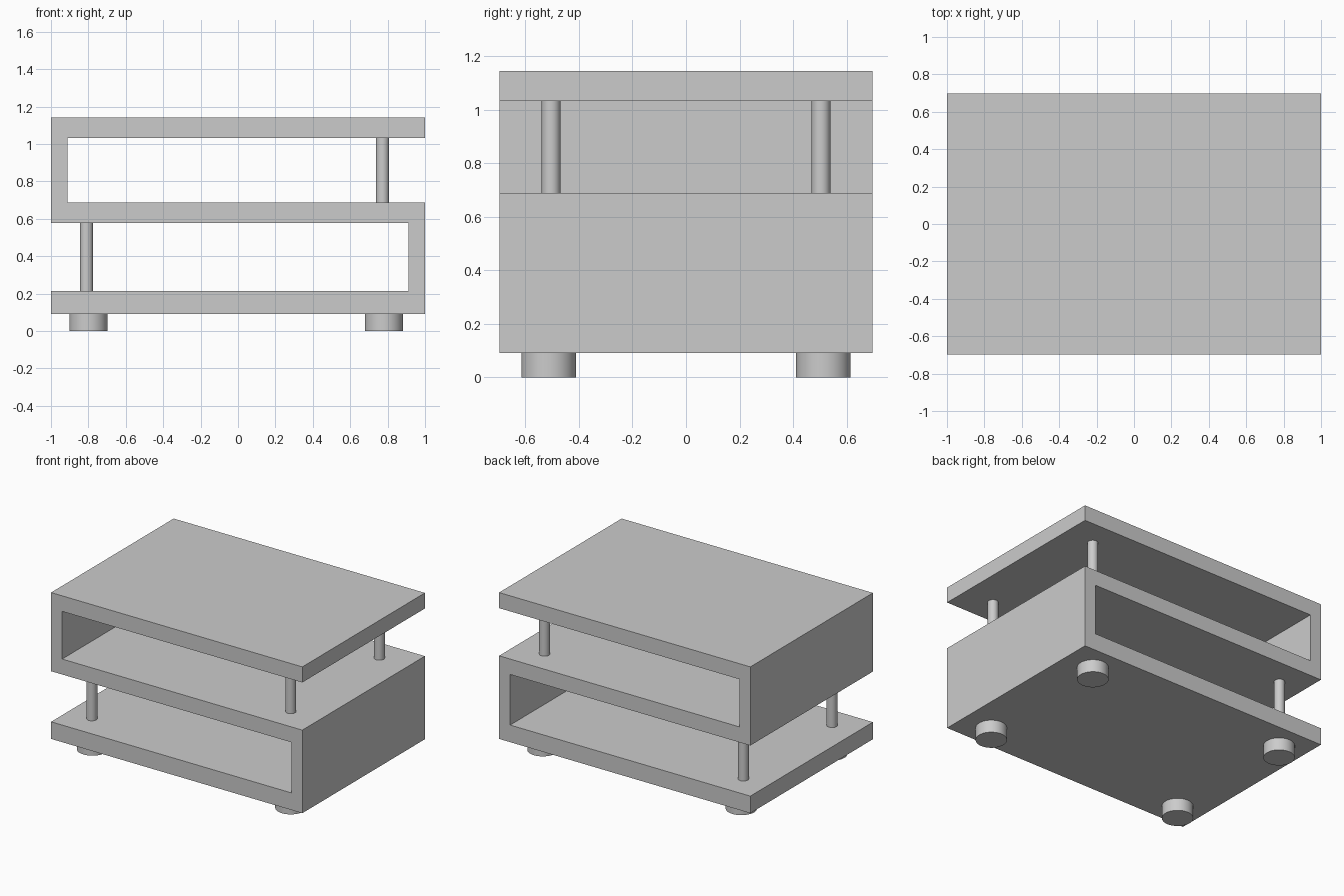
import bpy, bmesh, math

cube = bpy.data.objects.get("Cube")
if cube:
    bpy.data.objects.remove(cube, do_unlink=True)

grey = bpy.data.materials.new("plain grey")
grey.use_nodes = True
colour = (0.6, 0.6, 0.6, 1)
grey.diffuse_color = colour
grey.node_tree.nodes["Principled BSDF"].inputs["Base Color"].default_value = colour

HALF_DEPTH = 0.697
WALL = 0.912                       # inner face of the side walls
BASE, SHELF = 0.09, 0.213          # bottom board
MID_LOW, MID_TOP = 0.577, 0.688    # middle board
TOP_LOW, TOP = 1.031, 1.143        # top board


def extrude_profile(name, points):
    """Extrude an x-z outline through the full depth."""
    mesh = bpy.data.meshes.new(name)
    bm = bmesh.new()
    face = bm.faces.new([bm.verts.new((x, -HALF_DEPTH, z)) for x, z in points])
    result = bmesh.ops.extrude_face_region(bm, geom=[face])
    moved = [v for v in result["geom"] if isinstance(v, bmesh.types.BMVert)]
    bmesh.ops.translate(bm, verts=moved, vec=(0, 2 * HALF_DEPTH, 0))
    bmesh.ops.recalc_face_normals(bm, faces=bm.faces)
    bm.to_mesh(mesh)
    bm.free()
    mesh.materials.append(grey)
    obj = bpy.data.objects.new(name, mesh)
    bpy.context.collection.objects.link(obj)


def cylinder(name, x, y, low, high, radius):
    bpy.ops.mesh.primitive_cylinder_add(
        vertices=48, radius=radius, depth=high - low, location=(x, y, (low + high) / 2))
    obj = bpy.context.object
    obj.name = name
    obj.data.materials.append(grey)
    bpy.ops.object.shade_smooth_by_angle(angle=math.radians(30))


# Zigzag body: three boards joined by alternating side walls
extrude_profile("zigzag_body", [
    (-1, BASE), (1, BASE), (1, MID_TOP), (-WALL, MID_TOP), (-WALL, TOP_LOW),
    (1, TOP_LOW), (1, TOP), (-1, TOP), (-1, MID_LOW), (WALL, MID_LOW),
    (WALL, SHELF), (-1, SHELF)])

# Posts hold up the open ends; short round feet sit under the corners
for side, y in (("front", -1), ("back", 1)):
    cylinder(side + "_lower_post", -0.81, y * 0.504, SHELF, MID_LOW, 0.035)
    cylinder(side + "_upper_post", 0.773, y * 0.504, MID_TOP, TOP_LOW, 0.035)
    cylinder(side + "_right_foot", -0.8, y * 0.513, 0, BASE, 0.102)
    cylinder(side + "_left_foot", 0.78, y * 0.513, 0, BASE, 0.102)
